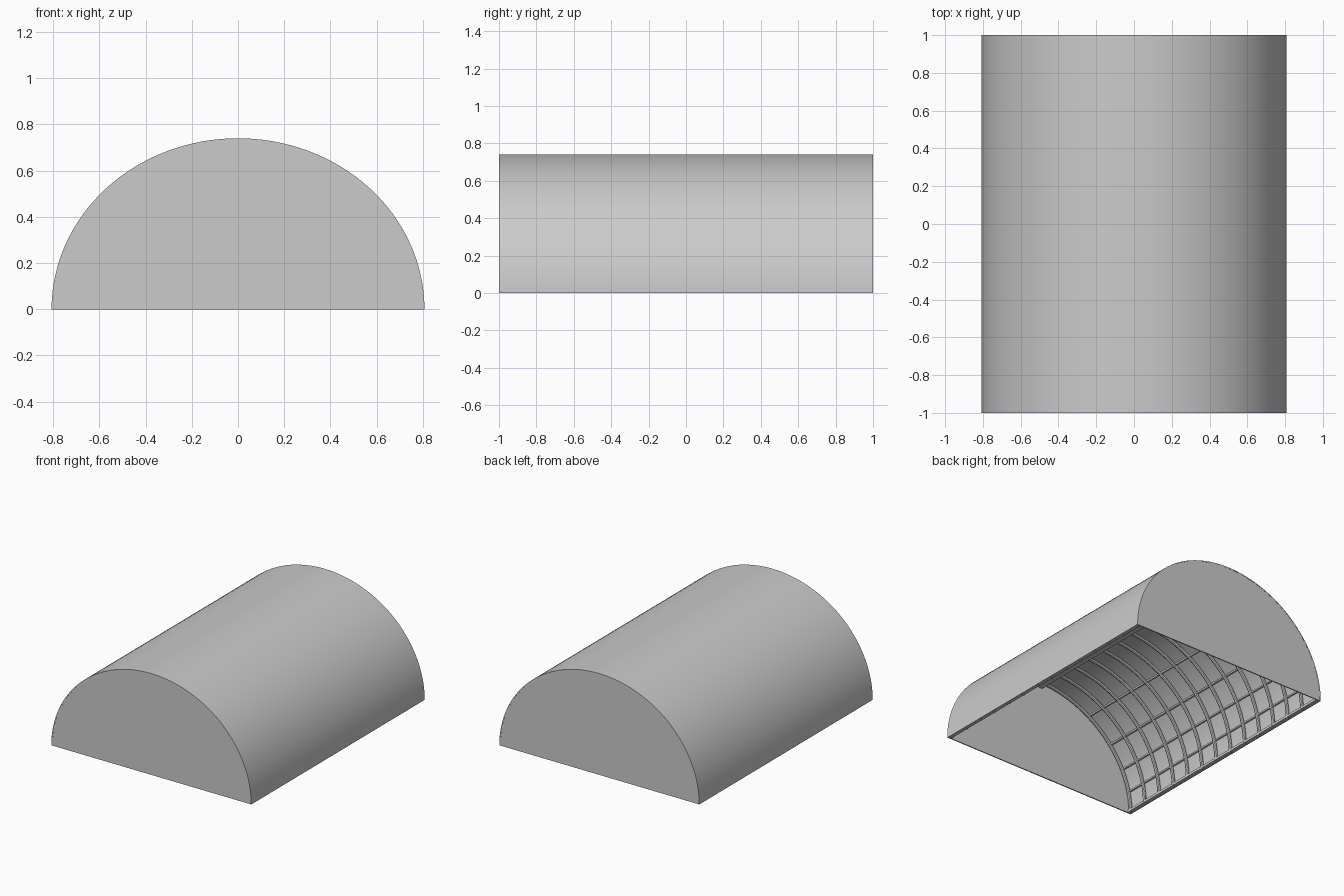
import bpy, bmesh
from math import sin, cos, pi, asin

if "Cube" in bpy.data.objects:
    bpy.data.objects.remove(bpy.data.objects["Cube"])

A, H = 0.807, 0.74      # half width and height of the tunnel
T = 0.008               # skin thickness
SEG = 64


def arch(inset, segs=SEG):
    return [((A - inset) * cos(pi * i / segs), (H - inset) * sin(pi * i / segs))
            for i in range(segs + 1)]


def extrude_profile(name, pts, y0, y1):
    bm = bmesh.new()
    face = bm.faces.new([bm.verts.new((x, y0, z)) for x, z in pts])
    geo = bmesh.ops.extrude_face_region(bm, geom=[face])['geom']
    verts = [v for v in geo if isinstance(v, bmesh.types.BMVert)]
    bmesh.ops.translate(bm, verts=verts, vec=(0, y1 - y0, 0))
    bmesh.ops.recalc_face_normals(bm, faces=bm.faces)
    mesh = bpy.data.meshes.new(name)
    bm.to_mesh(mesh)
    bm.free()
    ob = bpy.data.objects.new(name, mesh)
    bpy.context.collection.objects.link(ob)
    smooth(ob)
    return ob


def smooth(ob):
    bpy.ops.object.select_all(action='DESELECT')
    bpy.context.view_layer.objects.active = ob
    ob.select_set(True)
    bpy.ops.object.shade_smooth_by_angle(angle=0.6)


def box(name, centre, size):
    bpy.ops.mesh.primitive_cube_add(size=1, location=centre)
    ob = bpy.context.object
    ob.name = name
    ob.scale = size
    bpy.ops.object.transform_apply(location=False, rotation=False)


def hoop(name, y, r, sides=8, segs=40):
    # round tube following the arch, with capped feet
    bm = bmesh.new()
    a, h = A - T - r, H - T - r
    rings = []
    for i in range(segs + 1):
        t = pi * i / segs
        nx, nz = cos(t) / a, sin(t) / h
        n = (nx * nx + nz * nz) ** 0.5
        nx, nz = nx / n, nz / n
        rings.append([bm.verts.new((a * cos(t) + nx * r * cos(2 * pi * k / sides),
                                    y + r * sin(2 * pi * k / sides),
                                    h * sin(t) + nz * r * cos(2 * pi * k / sides)))
                      for k in range(sides)])
    for p, q in zip(rings, rings[1:]):
        for k in range(sides):
            j = (k + 1) % sides
            bm.faces.new((p[k], p[j], q[j], q[k]))
    bm.faces.new(rings[0])
    bm.faces.new(rings[-1])
    bmesh.ops.recalc_face_normals(bm, faces=bm.faces)
    mesh = bpy.data.meshes.new(name)
    bm.to_mesh(mesh)
    bm.free()
    ob = bpy.data.objects.new(name, mesh)
    bpy.context.collection.objects.link(ob)
    smooth(ob)


# curved cover and closed end walls
extrude_profile("cover", arch(0) + arch(T)[::-1], -1, 1)
for side, s in (("front", -1), ("back", 1)):
    extrude_profile(side + "_wall", arch(T * 0.5), s * 0.999, s * (0.999 - T))

# hoops
N = 14
for i in range(N):
    hoop(f"hoop_{i + 1}", -0.975 + 1.95 * i / (N - 1), 0.012)

# purlins, evenly spaced in height on both sides
for k in range(1, 5):
    z = 0.153 * k
    x = (A - 0.016) * cos(asin(z / (H - 0.016)))
    for side, s in (("left", -1), ("right", 1)):
        box(f"{side}_purlin_{k}", (s * x, 0, z), (0.012, 1.98, 0.012))

# ridge beam and base rails
box("ridge_beam", (0, 0, H - 0.035), (0.04, 1.98, 0.04))
for side, s in (("left", -1), ("right", 1)):
    box(side + "_base_rail", (s * (A - 0.020), 0, 0.012), (0.022, 1.98, 0.018))
